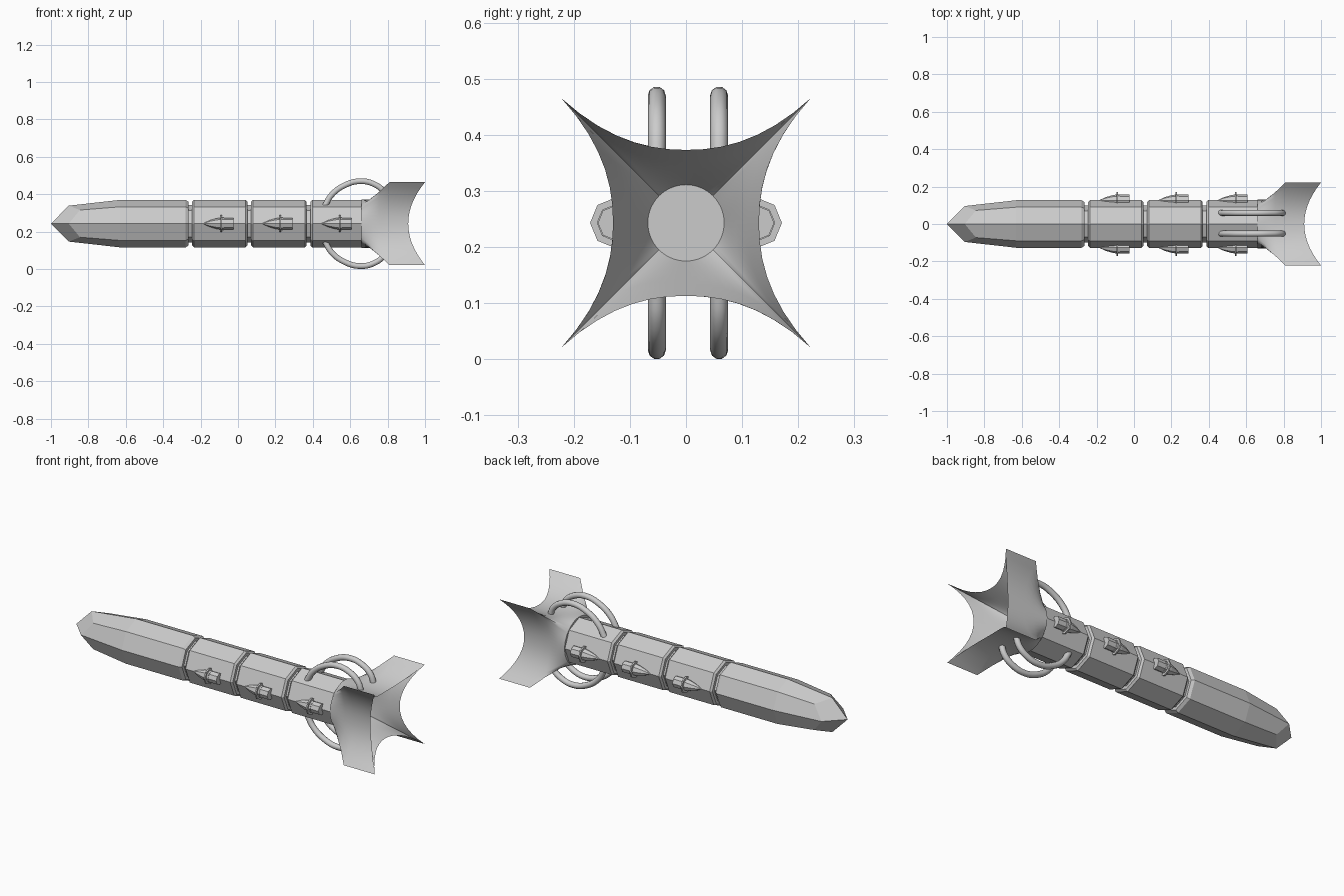
import bpy, bmesh, math

if "Cube" in bpy.data.objects:
    bpy.data.objects.remove(bpy.data.objects["Cube"])

CZ = 0.243   # height of the rocket axis


def finish(bm, name, smooth=None):
    bmesh.ops.recalc_face_normals(bm, faces=bm.faces)
    me = bpy.data.meshes.new(name)
    bm.to_mesh(me)
    bm.free()
    ob = bpy.data.objects.new(name, me)
    bpy.context.collection.objects.link(ob)
    if smooth:
        bpy.ops.object.select_all(action='DESELECT')
        ob.select_set(True)
        bpy.context.view_layer.objects.active = ob
        bpy.ops.object.shade_smooth_by_angle(angle=math.radians(smooth))
    return ob


def bridge(bm, a, b):
    n = len(a)
    for i in range(n):
        bm.faces.new((a[i], a[(i + 1) % n], b[(i + 1) % n], b[i]))


def ring(bm, x, r, y=0.0, n=8):
    return [bm.verts.new((x, y + r * math.cos(2 * math.pi * i / n),
                          CZ + r * math.sin(2 * math.pi * i / n))) for i in range(n)]


def lathe(name, profile, y=0.0, n=8):
    """Solid of n sides along x from (x, radius) points."""
    bm = bmesh.new()
    rings = [ring(bm, x, r, y, n) for x, r in profile]
    for a, b in zip(rings, rings[1:]):
        bridge(bm, a, b)
    bm.faces.new(rings[0])
    bm.faces.new(rings[-1])
    return finish(bm, name)


R, B = 0.127, 0.01

# Nose: tapered octagon cut to a four-sided point
bm = bmesh.new()
tip = bm.verts.new((-1, 0, CZ))
first = ring(bm, -0.905, 0.096)
for i in range(1, 8, 2):
    v = first[i].co
    v.x, v.y, v.z = -0.845, v.y * 1.07, CZ + (v.z - CZ) * 1.07
for i in range(0, 8, 2):
    bm.faces.new((tip, first[i], first[i + 1], first[(i + 2) % 8]))
rings = [first] + [ring(bm, x, r) for x, r in
                   [(-0.63, R), (-0.27 - B, R), (-0.265, R - B)]]
for a, b in zip(rings, rings[1:]):
    bridge(bm, a, b)
bm.faces.new(rings[-1])
finish(bm, "nose")

# Body segments with chamfered ends, around a thinner core
for i, (x0, x1) in enumerate([(-0.245, 0.05), (0.07, 0.367), (0.387, 0.70)]):
    lathe(f"body_segment_{i + 1}", [(x0, R - B), (x0 + B, R), (x1 - B, R), (x1, R - B)])
lathe("core", [(-0.3, 0.1), (0.6, 0.1)])

# Side boosters: bullet nose, thin flange, small exhaust
for side in (-1, 1):
    for i in range(3):
        x = -0.185 + 0.316 * i
        y = side * 0.126
        lathe("booster_nose", [(x, 0.002), (x + 0.035, 0.018), (x + 0.07, 0.028),
                               (x + 0.10, 0.033), (x + 0.11, 0.033)], y)
        lathe("booster_flange", [(x + 0.092, 0.045), (x + 0.1, 0.045)], y)
        lathe("booster_exhaust", [(x + 0.1, 0.031), (x + 0.16, 0.031)], y)

# Tail: four concave panels meeting at corner fins, hollowed to a round nozzle
N = 14
SAMPLES = [(k, -1 + 2 * j / N) for k in range(4) for j in range(N)]


def star(s, c):
    return 0.13 + (c - 0.13) * abs(s) ** 2.2, s * c


def tail_loop(bm, fn):
    out = []
    for k, s in SAMPLES:
        x, o, t = fn(s)
        ca, sa = round(math.cos(k * math.pi / 2)), round(math.sin(k * math.pi / 2))
        out.append(bm.verts.new((x, o * ca - t * sa, CZ + o * sa + t * ca)))
    return out


def inner(s, u):
    o, t = star(s, 0.222)
    rim = 0.91 + 0.09 * s * s
    a = s * math.pi / 4
    return (rim + (0.74 - rim) * u, o + (0.068 * math.cos(a) - o) * u,
            t + (0.068 * math.sin(a) - t) * u)


bm = bmesh.new()
loops = [tail_loop(bm, lambda s, x=x, c=c: (x, *star(s, c))) for x, c in
         [(0.66, 0.092), (0.70, 0.125), (0.755, 0.17), (0.81, 0.222)]]
loops += [tail_loop(bm, lambda s, u=u: inner(s, u)) for u in (0, 0.33, 0.67, 1)]
for a, b in zip(loops, loops[1:]):
    bridge(bm, a, b)
bm.faces.new(loops[0])
bm.faces.new(loops[-1])
finish(bm, "tail_flare", 35)

# Pipe loops above and below the tail
PATH = [(0.462, 0.09), (0.50, 0.153), (0.57, 0.205), (0.655, 0.227),
        (0.73, 0.21), (0.78, 0.17), (0.80, 0.115)]
for sz in (-1, 1):
    for y in (-0.052, 0.059):
        cu = bpy.data.curves.new("pipe_loop", 'CURVE')
        cu.dimensions = '3D'
        cu.bevel_depth = 0.016
        cu.bevel_resolution = 3
        cu.resolution_u = 5
        cu.use_fill_caps = True
        sp = cu.splines.new('BEZIER')
        sp.bezier_points.add(len(PATH) - 1)
        for p, (x, z) in zip(sp.bezier_points, PATH):
            p.co = (x, y, CZ + sz * z)
            p.handle_left_type = p.handle_right_type = 'AUTO'
        bpy.context.collection.objects.link(bpy.data.objects.new("pipe_loop", cu))
